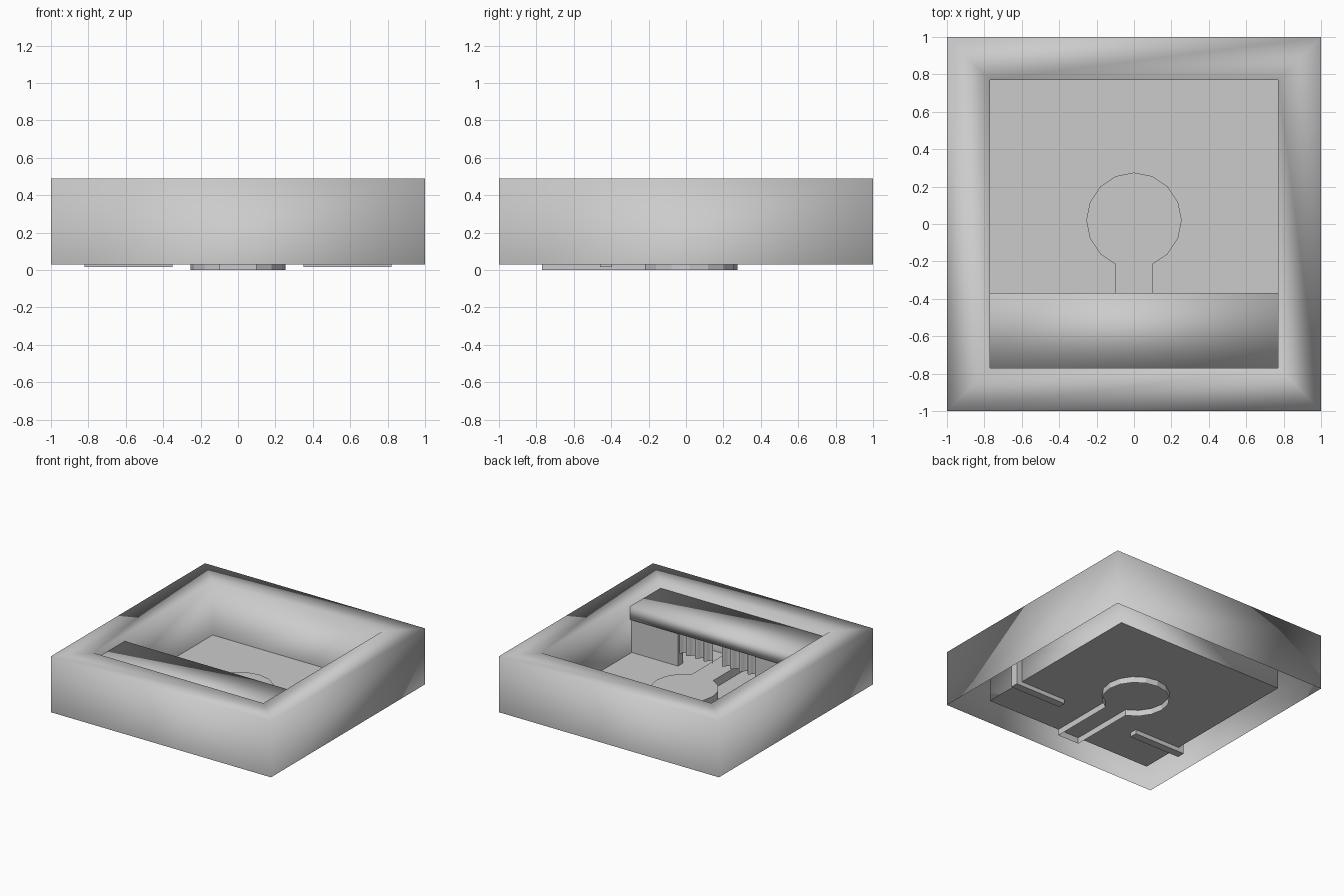
import bpy, bmesh
from math import sin, cos, pi, radians

if "Cube" in bpy.data.objects:
    bpy.data.objects.remove(bpy.data.objects["Cube"])


def make(name, bm, smooth=False):
    bmesh.ops.recalc_face_normals(bm, faces=bm.faces)
    me = bpy.data.meshes.new(name)
    bm.to_mesh(me)
    bm.free()
    for p in me.polygons:
        p.use_smooth = smooth
    ob = bpy.data.objects.new(name, me)
    bpy.context.collection.objects.link(ob)
    return ob


def box(name, x0, x1, y0, y1, z0, z1, smooth=False):
    bm = bmesh.new()
    bmesh.ops.create_cube(bm, size=1)
    for v in bm.verts:
        v.co.x = x0 + (v.co.x + .5) * (x1 - x0)
        v.co.y = y0 + (v.co.y + .5) * (y1 - y0)
        v.co.z = z0 + (v.co.z + .5) * (z1 - z0)
    return make(name, bm, smooth)


def square(bm, r, z):
    return [bm.verts.new((r * a, r * b, z)) for a, b in ((-1, -1), (1, -1), (1, 1), (-1, 1))]


# Surrounding frame: outer wall, flat rim, inner wall, open underneath
FLOOR = 0.05
bm = bmesh.new()
rings = [square(bm, r, z) for r, z in ((1, .03), (1, .49), (.77, .49), (.77, FLOOR))]
for a, b in zip(rings, rings[1:]):
    for i in range(4):
        j = (i + 1) % 4
        bm.faces.new((a[i], a[j], b[j], b[i]))
make("outer_frame", bm, True)

# Floor of the pit
bm = bmesh.new()
bm.faces.new(square(bm, .77, FLOOR))
make("floor", bm)

# Keyhole platform: round end with a straight walkway, open underneath
R, CY = .255, .02
outline = [(R * cos(radians(a)), CY + R * sin(radians(a)))
           for a in [-67.5 + 22.5 * i for i in range(15)]]
neck = R * cos(radians(67.5))
outline += [(-neck, -.77), (neck, -.77)]
bm = bmesh.new()
top = [bm.verts.new((x, y, .12)) for x, y in outline]
low = [bm.verts.new((x, y, 0)) for x, y in outline]
bm.faces.new(top)
for i in range(len(top)):
    j = (i + 1) % len(top)
    bm.faces.new((top[i], low[i], low[j], top[j]))
make("walkway_platform", bm)

# Header over the opening
box("header_beam", -.77, .77, -.77, -.37, .33, .435, True)

# Side panels and pleated curtains, both sides
for side, label in ((-1, "left"), (1, "right")):
    xs = sorted((side * .35, side * .82))
    box(label + "_panel", xs[0], xs[1], -.46, -.395, .015, .34)
    bm = bmesh.new()
    n = 32
    cols = []
    for i in range(n + 1):
        t = i / n
        x = side * (.04 + .32 * t)
        y = -.43 + .022 * cos(t * 8 * pi)
        cols.append((bm.verts.new((x, y, .145)), bm.verts.new((x, y, .34))))
    for a, b in zip(cols, cols[1:]):
        bm.faces.new((a[0], b[0], b[1], a[1]))
    make(label + "_curtain", bm, True)
